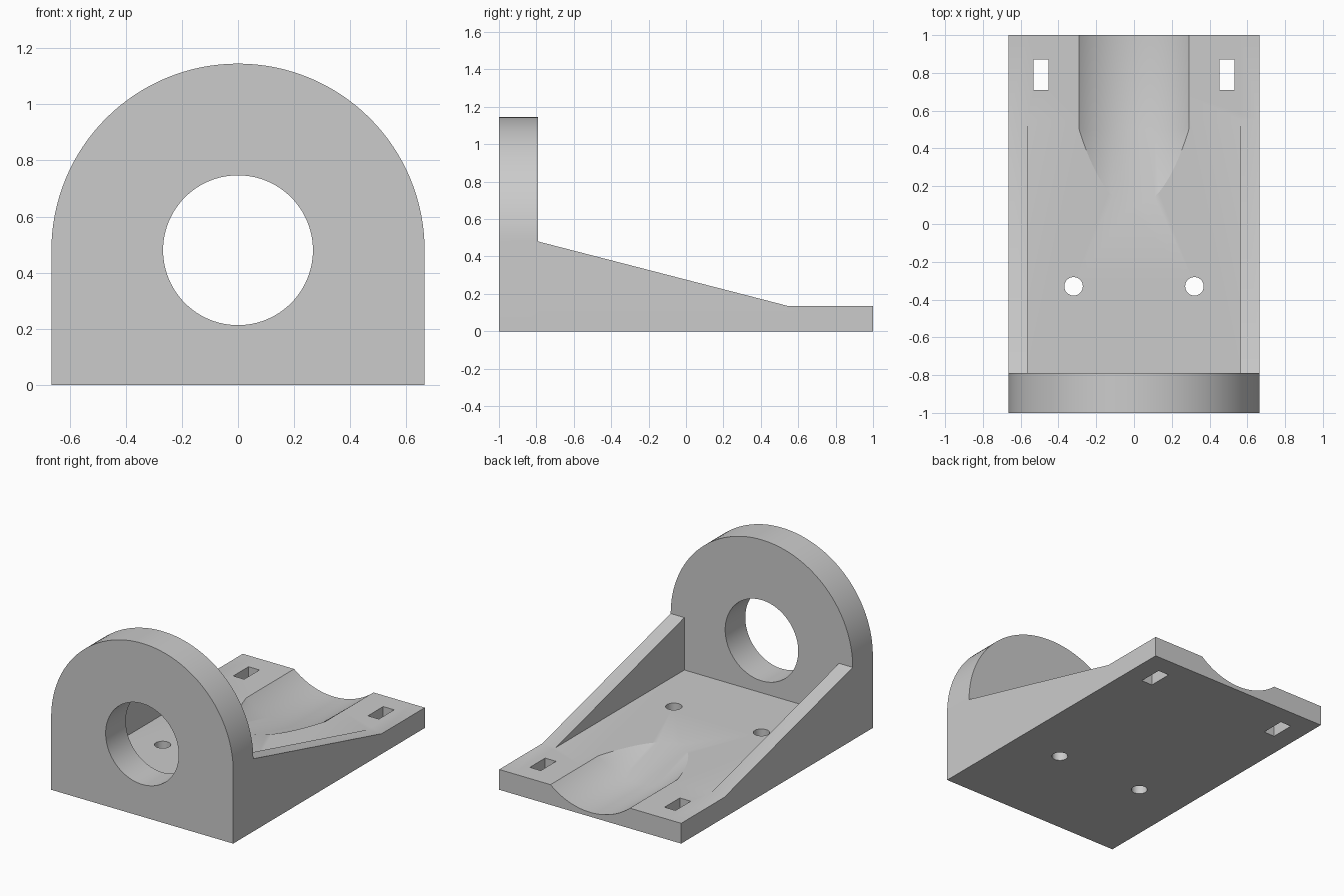
import bpy, bmesh
from math import sin, cos, pi, radians

if "Cube" in bpy.data.objects:
    bpy.data.objects.remove(bpy.data.objects["Cube"], do_unlink=True)

HALF_W, FLOOR, AXIS_Z, WALL_Y = 0.665, 0.134, 0.48, -0.79

grey = bpy.data.materials.new("plain_grey")
grey.use_nodes = True
COLOUR = (0.6, 0.6, 0.6, 1)
grey.diffuse_color = COLOUR
grey.node_tree.nodes["Principled BSDF"].inputs["Base Color"].default_value = COLOUR


def loft(name, rings):
    """Closed solid skinned through matching rings of points."""
    bm = bmesh.new()
    loops = [[bm.verts.new(p) for p in ring] for ring in rings]
    for a, b in zip(loops, loops[1:]):
        for i in range(len(a)):
            j = (i + 1) % len(a)
            bm.faces.new((a[i], a[j], b[j], b[i]))
    bm.faces.new(loops[0])
    bm.faces.new(loops[-1])
    bmesh.ops.recalc_face_normals(bm, faces=bm.faces)
    mesh = bpy.data.meshes.new(name)
    bm.to_mesh(mesh)
    bm.free()
    mesh.materials.append(grey)
    obj = bpy.data.objects.new(name, mesh)
    bpy.context.collection.objects.link(obj)
    return obj


def box(name, x, y, z):
    return loft(name, [[(x[0], y[0], h), (x[1], y[0], h), (x[1], y[1], h), (x[0], y[1], h)] for h in z])


def circle(r, n):
    return [(r * cos(2 * pi * i / n), r * sin(2 * pi * i / n)) for i in range(n)]


def combine(target, tool, operation):
    """Apply a boolean and drop the tool."""
    tool.hide_render = True
    mod = target.modifiers.new(operation, "BOOLEAN")
    mod.operation, mod.object, mod.solver = operation, tool, "EXACT"
    bpy.context.view_layer.objects.active = target
    bpy.ops.object.modifier_apply(modifier=mod.name)
    bpy.data.objects.remove(tool, do_unlink=True)


# Base with sloping side walls, hollowed between them
side = [(-1, 0), (1, 0), (1, FLOOR), (0.55, FLOOR), (WALL_Y, AXIS_Z), (-1, AXIS_Z)]
bracket = loft("bearing_bracket", [[(x, y, z) for y, z in side] for x in (-HALF_W, HALF_W)])
combine(bracket, box("bed_cutter", (-0.565, 0.565), (WALL_Y, 1.2), (FLOOR, 1)), "DIFFERENCE")

# Arched upright
arch = [(-HALF_W, 0), (HALF_W, 0)]
arch += [(HALF_W * cos(pi * i / 64), AXIS_Z + HALF_W * sin(pi * i / 64)) for i in range(65)]
combine(bracket, loft("upright", [[(x, y, z) for x, z in arch] for y in (-1, WALL_Y)]), "UNION")

# Bore through the upright
bore = loft("bore_cutter", [[(x, y, AXIS_Z + z) for x, z in circle(0.267, 96)] for y in (-1.1, -0.7)])
combine(bracket, bore, "DIFFERENCE")

# Rounded trough, level at the back and rising out of the floor towards the front
stations = [(1.1, AXIS_Z), (0.5, AXIS_Z), (-0.1, AXIS_Z + 0.6 * 0.258)]
trough = loft("trough_cutter", [[(x, y, c + z) for x, z in circle(0.4515, 128)] for y, c in stations])
combine(bracket, trough, "DIFFERENCE")

# Screw holes and strap slots
for s in (-1, 1):
    hole = loft("hole_cutter", [[(s * 0.32 + x, -0.33 + y, z) for x, y in circle(0.049, 40)] for z in (-0.1, 0.3)])
    combine(bracket, hole, "DIFFERENCE")
    slot = box("slot_cutter", (s * 0.492 - 0.04, s * 0.492 + 0.04), (0.71, 0.87), (-0.1, 0.3))
    combine(bracket, slot, "DIFFERENCE")

bpy.ops.object.select_all(action="DESELECT")
bracket.select_set(True)
bpy.context.view_layer.objects.active = bracket
bpy.ops.object.shade_smooth_by_angle(angle=radians(20))
